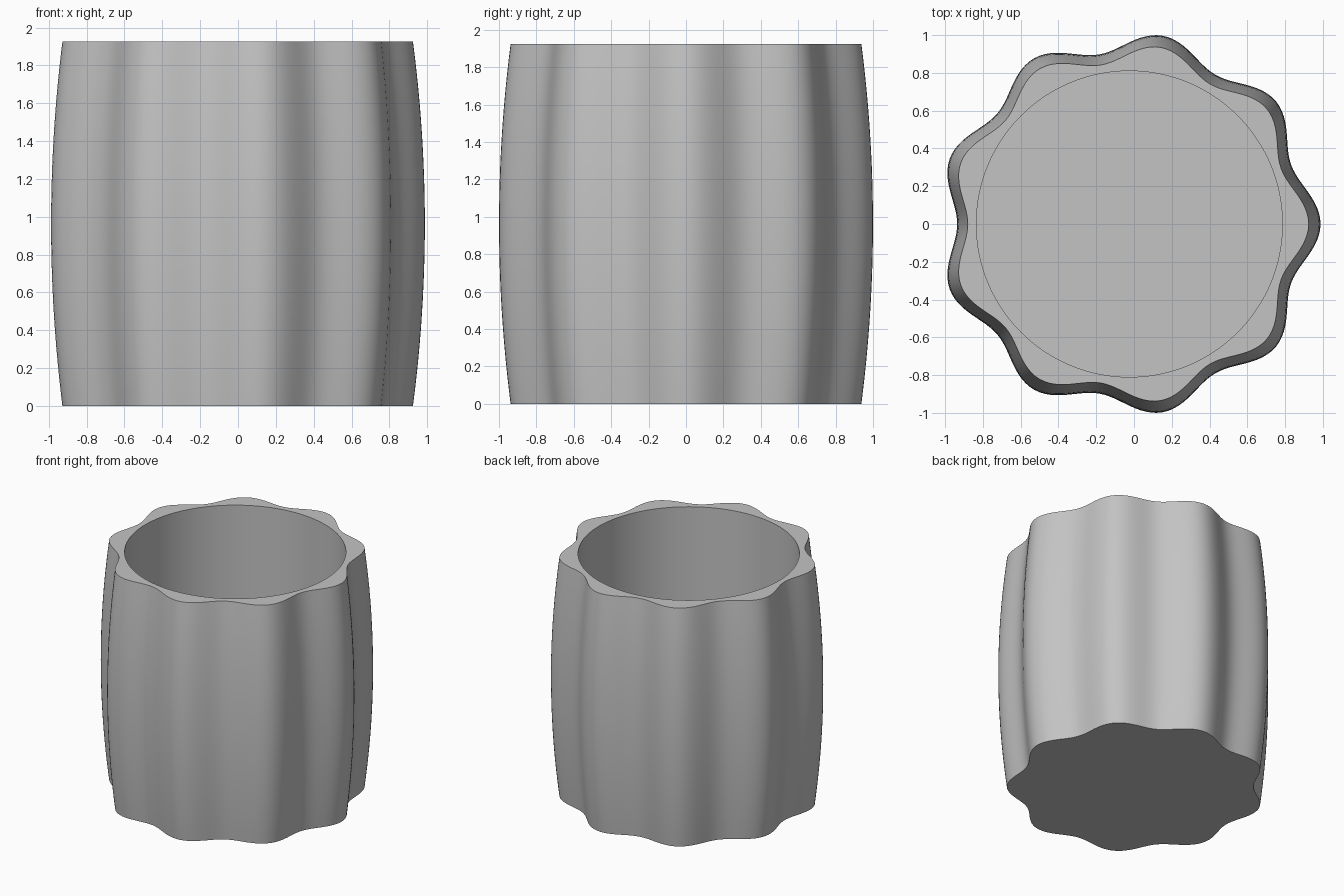
import bpy, bmesh
from math import cos, sin, pi, radians

cube = bpy.data.objects.get("Cube")
if cube:
    bpy.data.objects.remove(cube)

HEIGHT, FLOOR, BORE = 1.925, 0.1, 0.81
CENTRE_X = -0.0245
LOBES, MEAN, WAVE = 9, 0.962, 0.05
SEGMENTS, RINGS = 216, 24

grey = bpy.data.materials.new("grey")
grey.use_nodes = True
colour = (0.55, 0.55, 0.55, 1)
grey.diffuse_color = colour
grey.node_tree.nodes["Principled BSDF"].inputs["Base Color"].default_value = colour

bm = bmesh.new()


def ring(z, radius):
    """Closed loop of vertices whose radius is a function of the angle."""
    angles = [2 * pi * i / SEGMENTS for i in range(SEGMENTS)]
    return [bm.verts.new((radius(a) * cos(a) + CENTRE_X, radius(a) * sin(a), z))
            for a in angles]


def bridge(lower, upper):
    for i in range(SEGMENTS):
        j = (i + 1) % SEGMENTS
        bm.faces.new((lower[i], lower[j], upper[j], upper[i]))


# Lobed outer wall, bulging at mid height
rings = []
for k in range(RINGS + 1):
    u = 2 * k / RINGS - 1
    bulge = 1 - 0.062 * u * u
    rings.append(ring(HEIGHT * k / RINGS,
                      lambda a: bulge * (MEAN + WAVE * cos(LOBES * a))))

# Round bore
rings.append(ring(HEIGHT, lambda a: BORE))
rings.append(ring(FLOOR, lambda a: BORE))
for lower, upper in zip(rings, rings[1:]):
    bridge(lower, upper)

# Underside and inner floor
bm.faces.new(rings[0][::-1])
bm.faces.new(rings[-1])
bmesh.ops.recalc_face_normals(bm, faces=bm.faces)

mesh = bpy.data.meshes.new("fluted_pot")
bm.to_mesh(mesh)
bm.free()
mesh.materials.append(grey)
pot = bpy.data.objects.new("fluted_pot", mesh)
bpy.context.collection.objects.link(pot)
bpy.context.view_layer.objects.active = pot
pot.select_set(True)
bpy.ops.object.shade_smooth_by_angle(angle=radians(35))
